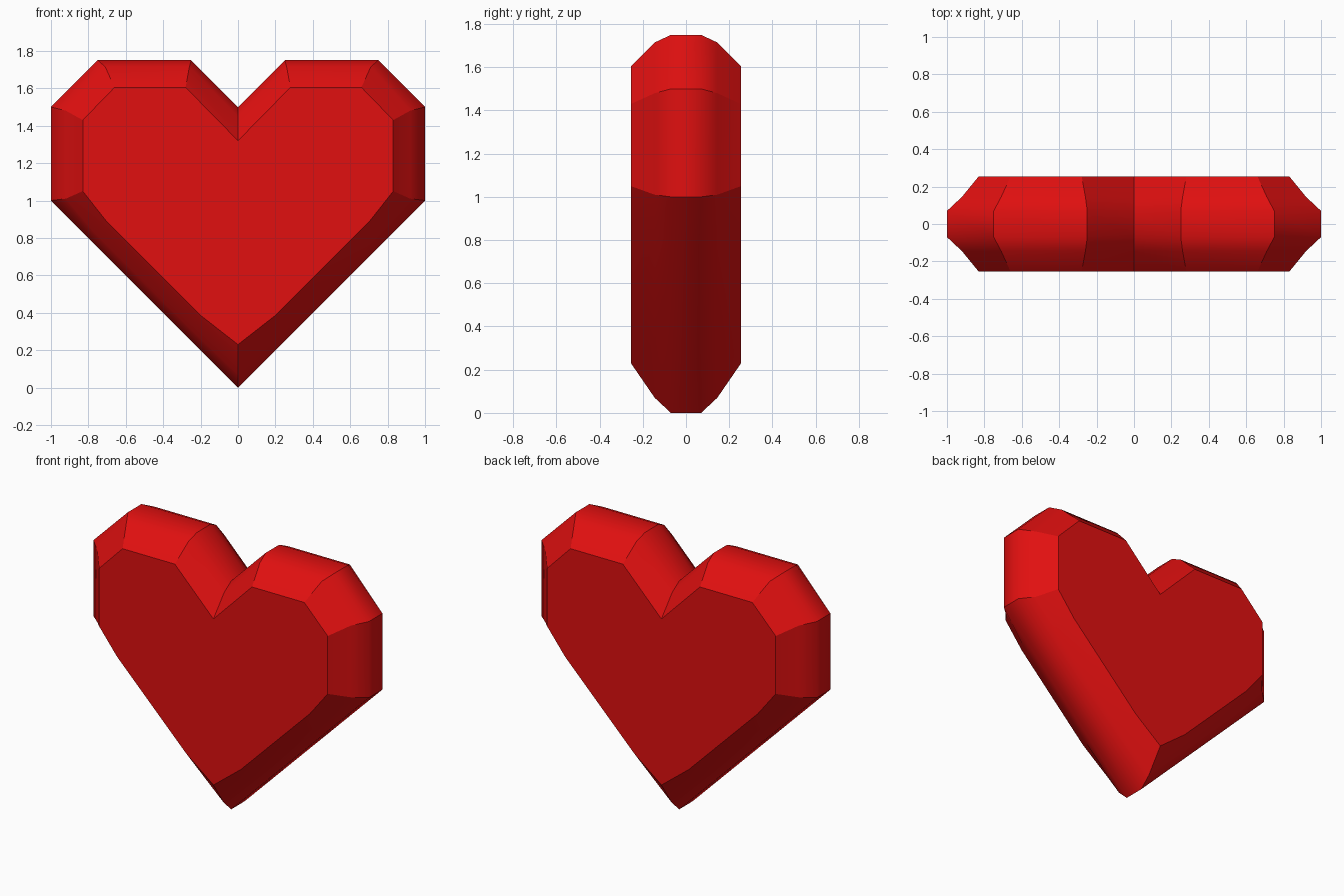
import bpy
import bmesh

cube = bpy.data.objects.get("Cube")
if cube:
    bpy.data.objects.remove(cube, do_unlink=True)

# One flat red
red = bpy.data.materials.new("heart red")
red.use_nodes = True
colour = (0.75, 0.005, 0.005, 1)
red.diffuse_color = colour
bsdf = next(n for n in red.node_tree.nodes if n.type == "BSDF_PRINCIPLED")
bsdf.inputs["Base Color"].default_value = colour

# Half outlines (x, z) from the tip, up the side, to the cleft
RIM = [(0, 0), (.3, .3), (.79, .79), (1, 1), (1, 1.5), (.75, 1.75), (.25, 1.75), (0, 1.5)]
SHOULDER = [(0, .07), (.27, .33), (.77, .83), (.92, 1.01), (.92, 1.48),
            (.71, 1.715), (.26, 1.715), (0, 1.45)]
FACE = [(0, .23), (.2, .386), (.7, .885), (.83, 1.05), (.83, 1.43),
        (.66, 1.605), (.28, 1.605), (0, 1.32)]
SOFT = {1, 2}  # gentle bends along the lower edge stay smooth


def full_outline(half):
    return half + [(-x, z) for x, z in reversed(half[1:-1])]


# Stack the outlines from front to back
layers = [(FACE, -.255), (SHOULDER, -.145), (RIM, -.07),
          (RIM, .07), (SHOULDER, .145), (FACE, .255)]
bm = bmesh.new()
rings = [[bm.verts.new((x, y, z)) for x, z in full_outline(half)] for half, y in layers]
count = len(rings[0])

# Bevelled rim
for a, b in zip(rings, rings[1:]):
    for i in range(count):
        j = (i + 1) % count
        bm.faces.new((a[i], a[j], b[j], b[i]))

# Flat front and back
bm.faces.new(rings[0])
bm.faces.new(rings[-1])
bmesh.ops.recalc_face_normals(bm, faces=bm.faces)

# Smooth across the rim, sharp at its corners and around the flat faces
for face in bm.faces:
    face.smooth = True
soft = SOFT | {count - i for i in SOFT}
for a, b in zip(rings, rings[1:]):
    for i in range(count):
        if i not in soft:
            bm.edges.get((a[i], b[i])).smooth = False
for ring in (rings[0], rings[-1]):
    for i in range(count):
        bm.edges.get((ring[i], ring[(i + 1) % count])).smooth = False

mesh = bpy.data.meshes.new("heart")
bm.to_mesh(mesh)
bm.free()
mesh.materials.append(red)
heart = bpy.data.objects.new("heart", mesh)
bpy.context.collection.objects.link(heart)
